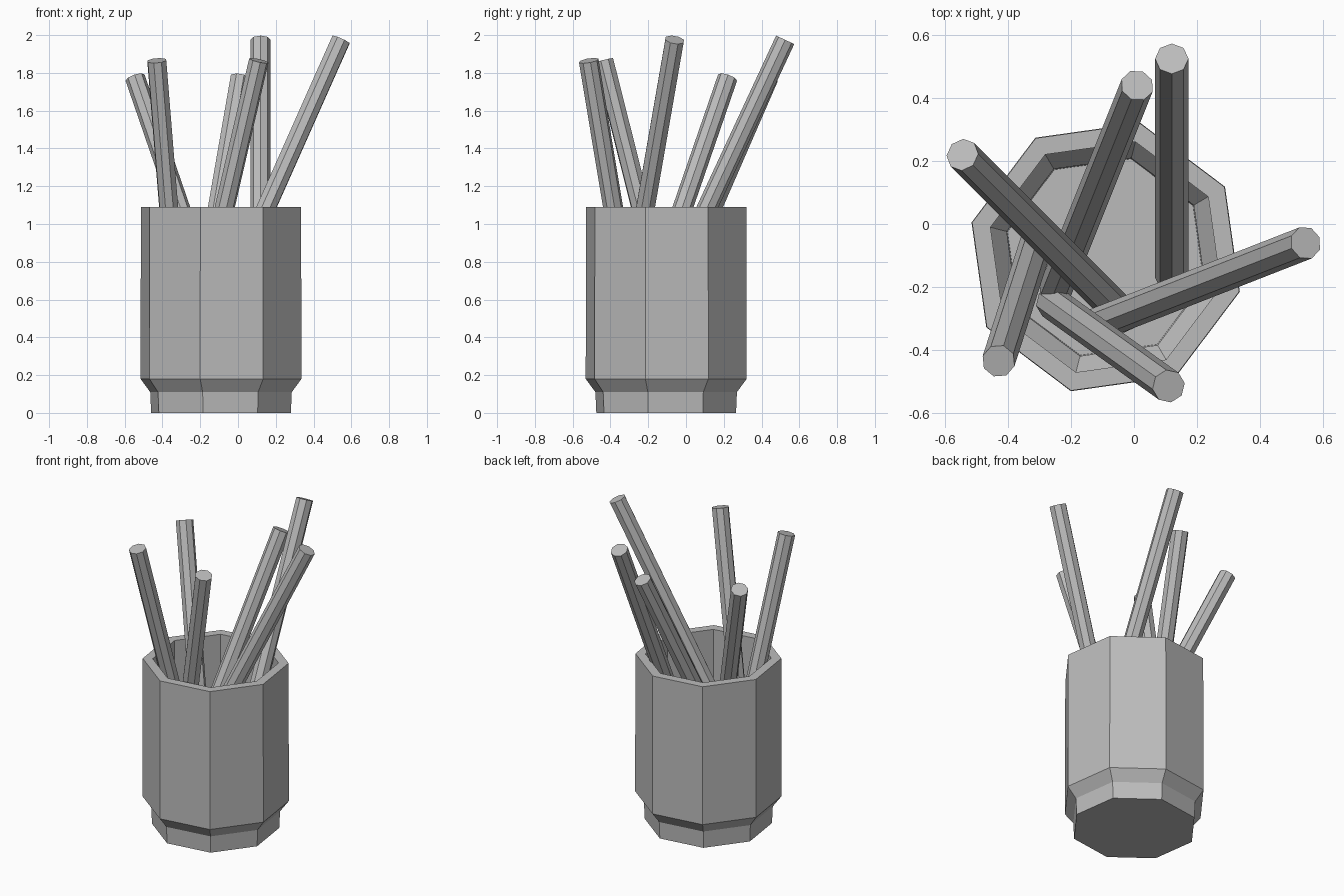
import bpy, bmesh, math
from mathutils import Vector

old = bpy.data.objects.get("Cube")
if old:
    bpy.data.objects.remove(old, do_unlink=True)

grey = bpy.data.materials.new("plain_grey")
grey.use_nodes = True
colour = (0.5, 0.5, 0.5, 1)
grey.diffuse_color = colour
grey.node_tree.nodes["Principled BSDF"].inputs["Base Color"].default_value = colour

SIDES = 8


def finish(name, bm):
    bmesh.ops.recalc_face_normals(bm, faces=bm.faces)
    mesh = bpy.data.meshes.new(name)
    bm.to_mesh(mesh)
    bm.free()
    mesh.materials.append(grey)
    obj = bpy.data.objects.new(name, mesh)
    bpy.context.collection.objects.link(obj)
    return obj


def lathe(name, profile, centre, turn):
    """Eight-sided closed body from (radius, height) rings, capped at both ends."""
    bm = bmesh.new()
    rings = []
    for r, z in profile:
        angles = [turn + math.tau * i / SIDES for i in range(SIDES)]
        rings.append([bm.verts.new((centre[0] + r * math.cos(a),
                                    centre[1] + r * math.sin(a), z)) for a in angles])
    for low, high in zip(rings, rings[1:]):
        for i in range(SIDES):
            j = (i + 1) % SIDES
            bm.faces.new((low[i], low[j], high[j], high[i]))
    bm.faces.new(rings[0])
    bm.faces.new(rings[-1])
    return finish(name, bm)


def stick(name, bottom, top, radius=0.053):
    """Straight eight-sided rod between two points."""
    a, b = Vector(bottom), Vector(top)
    axis = b - a
    bm = bmesh.new()
    bmesh.ops.create_cone(bm, cap_ends=True, segments=SIDES, radius1=radius,
                          radius2=radius, depth=axis.length)
    obj = finish(name, bm)
    obj.location = (a + b) / 2
    obj.rotation_mode = "QUATERNION"
    obj.rotation_quaternion = axis.to_track_quat("Z", "Y")
    return obj


# Cup: outside wall with stepped foot, rim, then inside wall down to the floor
lathe("cup", [(0.382, 0), (0.387, 0.11), (0.44, 0.18), (0.438, 1.09),
              (0.378, 1.09), (0.38, 0.2), (0.325, 0.13), (0.322, 0.06)],
      (-0.09, -0.105), math.radians(30.5))

# Sticks leaning out of the cup
stick("back_stick", (0.12, -0.17, 0.48), (0.12, 0.525, 1.975))
stick("back_middle_stick", (-0.25, -0.21, 0.28), (0.01, 0.44, 1.775))
stick("back_right_stick", (-0.03, -0.295, 0.28), (-0.545, 0.22, 1.775))
stick("front_right_stick", (-0.30, -0.03, 0.26), (-0.43, -0.435, 1.865))
stick("front_left_stick", (-0.26, -0.25, 0.27), (0.11, -0.515, 1.865))
stick("left_stick", (-0.12, -0.32, 0.48), (0.545, -0.06, 1.975))
